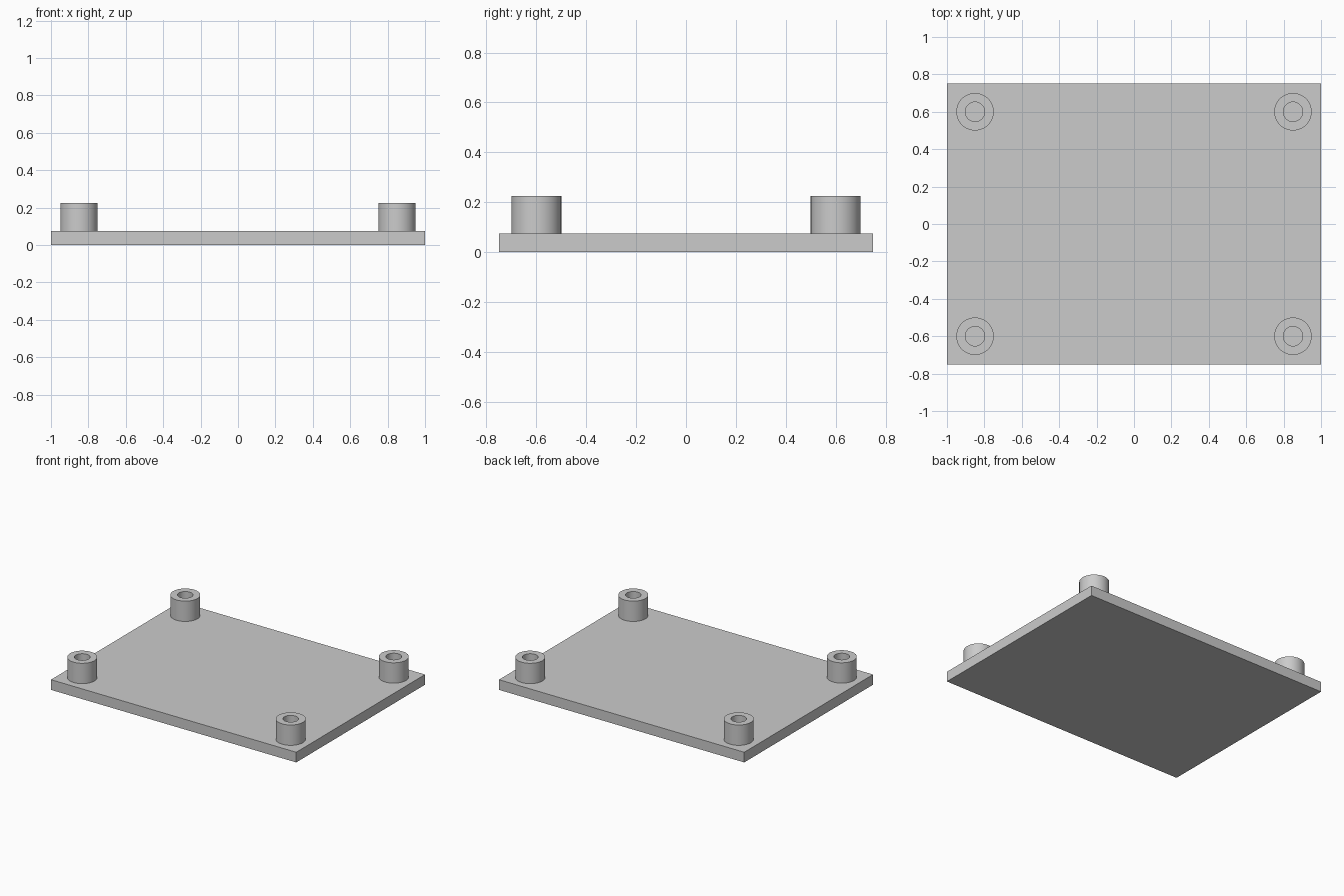
import bpy
import bmesh
import math
from mathutils import Matrix, Vector

cube = bpy.data.objects.get("Cube")
if cube:
    bpy.data.objects.remove(cube, do_unlink=True)

PLATE = (2.0, 1.5, 0.075)
POST_TOP = 0.225
OUTER, INNER = 0.1, 0.052
POST_X, POST_Y = 0.85, 0.6

grey = bpy.data.materials.new("light_grey")
grey.use_nodes = True
colour = (0.6, 0.6, 0.6, 1.0)
grey.diffuse_color = colour
grey.node_tree.nodes["Principled BSDF"].inputs["Base Color"].default_value = colour


def add_object(name, bm):
    bmesh.ops.recalc_face_normals(bm, faces=bm.faces)
    mesh = bpy.data.meshes.new(name)
    bm.to_mesh(mesh)
    bm.free()
    mesh.materials.append(grey)
    obj = bpy.data.objects.new(name, mesh)
    bpy.context.collection.objects.link(obj)
    return obj


# Flat base plate
bm = bmesh.new()
bmesh.ops.create_cube(bm, size=1.0)
bmesh.ops.scale(bm, vec=PLATE, verts=bm.verts)
bmesh.ops.translate(bm, vec=(0, 0, PLATE[2] / 2), verts=bm.verts)
add_object("base_plate", bm)


def add_post(name, x, y):
    """Hollow round standoff, turned from a rectangular wall section."""
    bm = bmesh.new()
    bottom = PLATE[2]
    section = [(INNER, bottom), (OUTER, bottom), (OUTER, POST_TOP), (INNER, POST_TOP)]
    verts = [bm.verts.new((r, 0, z)) for r, z in section]
    edges = [bm.edges.new((verts[i], verts[(i + 1) % 4])) for i in range(4)]
    bmesh.ops.spin(bm, geom=verts + edges, cent=(0, 0, 0), axis=(0, 0, 1),
                   angle=math.tau, steps=64, use_merge=True)
    bmesh.ops.remove_doubles(bm, verts=bm.verts, dist=0.0001)
    obj = add_object(name, bm)
    obj.data.transform(Matrix.Translation(Vector((x, y, 0))))
    # Smooth walls with crisp rims
    bpy.ops.object.select_all(action="DESELECT")
    obj.select_set(True)
    bpy.context.view_layer.objects.active = obj
    bpy.ops.object.shade_smooth_by_angle(angle=math.radians(30))


# One standoff near each corner
for side, sx in (("left", 1), ("right", -1)):
    for end, sy in (("front", -1), ("back", 1)):
        add_post(f"{end}_{side}_post", sx * POST_X, sy * POST_Y)
